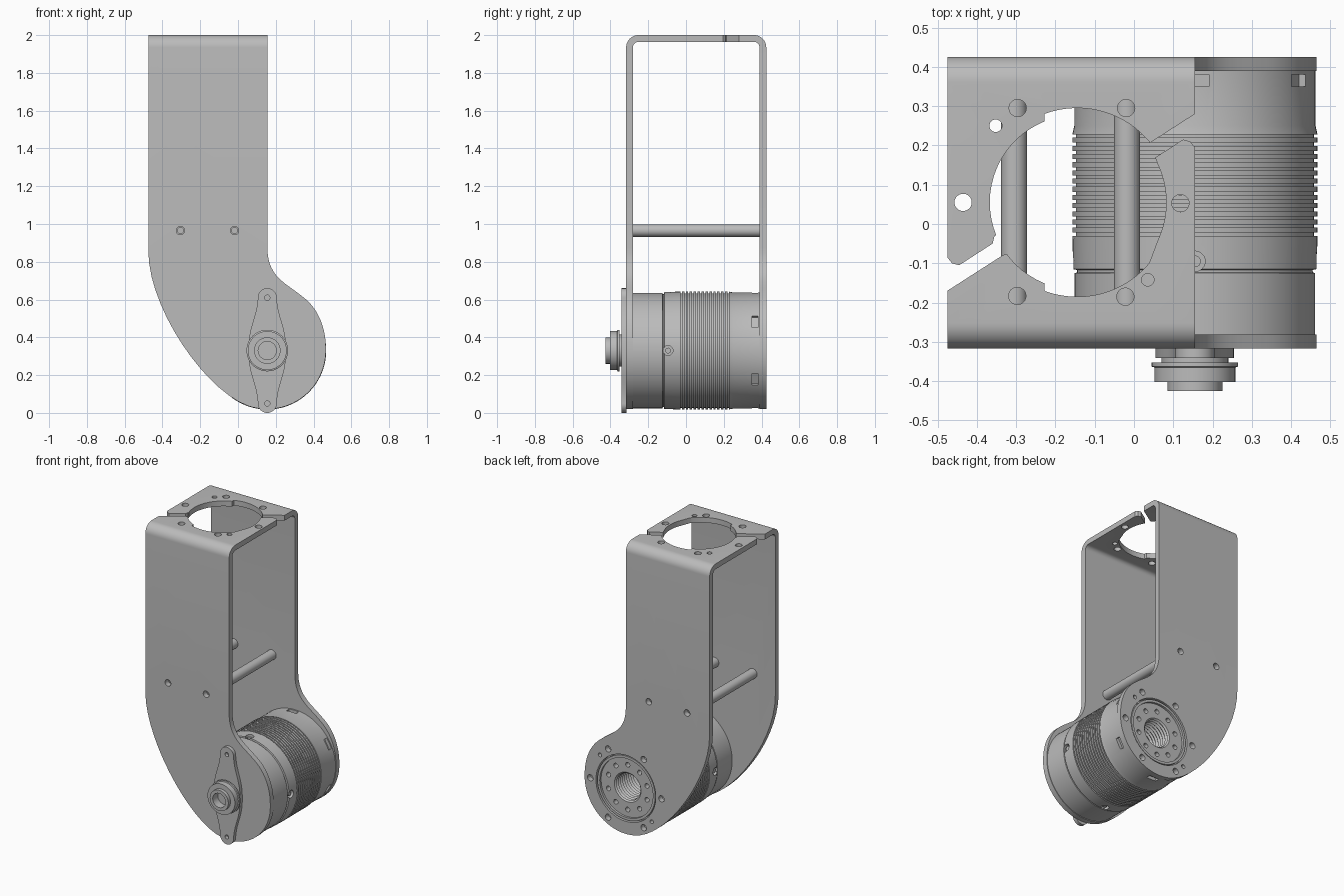
import bpy, bmesh
from math import cos, sin, pi, radians
from mathutils import Vector

if "Cube" in bpy.data.objects:
    bpy.data.objects.remove(bpy.data.objects["Cube"])

grey = bpy.data.materials.new("metal_grey")
grey.use_nodes = True
colour = (0.5, 0.5, 0.5, 1)
grey.diffuse_color = colour
grey.node_tree.nodes["Principled BSDF"].inputs["Base Color"].default_value = colour

CX, CZ, R = 0.155, 0.33, 0.31           # joint axis and plate radius
FRONT, BACK, THICK = -0.317, 0.425, 0.036


def arc(cx, cy, r, a0, a1, n=24):
    return [(cx + r * cos(radians(a0 + (a1 - a0) * i / n)),
             cy + r * sin(radians(a0 + (a1 - a0) * i / n))) for i in range(n + 1)]


def circle(cx, cy, r, n=24):
    return arc(cx, cy, r, 0, 360, n)[:-1]


def bezier(a, b, c, d, n=14):
    a, b, c, d = map(Vector, (a, b, c, d))
    return [tuple(a * (1 - t) ** 3 + b * 3 * t * (1 - t) ** 2 + c * 3 * t * t * (1 - t) + d * t ** 3)
            for t in (i / n for i in range(n + 1))]


def prism(bm, pts, axis, t0, t1):
    """Extrude a flat outline along an axis."""
    place = {"x": lambda p, t: (t, p[0], p[1]),
             "y": lambda p, t: (p[0], t, p[1]),
             "z": lambda p, t: (p[0], p[1], t)}[axis]
    lo = [bm.verts.new(place(p, t0)) for p in pts]
    hi = [bm.verts.new(place(p, t1)) for p in pts]
    faces = [bm.faces.new(lo), bm.faces.new(hi)]
    for i in range(len(pts)):
        j = (i + 1) % len(pts)
        faces.append(bm.faces.new((lo[i], lo[j], hi[j], hi[i])))
    bmesh.ops.recalc_face_normals(bm, faces=faces)


def make(name, bm):
    me = bpy.data.meshes.new(name)
    bm.to_mesh(me)
    bm.free()
    me.materials.append(grey)
    ob = bpy.data.objects.new(name, me)
    bpy.context.collection.objects.link(ob)
    return ob


def lathe(name, profile, cx, cz, steps=72):
    """Spin a (radius, y) profile about an axis running front to back."""
    bm = bmesh.new()
    vs = [bm.verts.new((cx + r, y, cz)) for r, y in profile]
    es = [bm.edges.new(p) for p in zip(vs, vs[1:])]
    bmesh.ops.spin(bm, geom=vs + es, cent=(cx, 0, cz), axis=(0, 1, 0),
                   angle=2 * pi, steps=steps, use_merge=True)
    bmesh.ops.remove_doubles(bm, verts=bm.verts, dist=1e-5)
    bmesh.ops.recalc_face_normals(bm, faces=bm.faces)
    return make(name, bm)


def boolean(ob, bm, operation="DIFFERENCE"):
    cutter = make("cutter", bm)
    cutter.hide_render = True
    mod = ob.modifiers.new("cut", "BOOLEAN")
    mod.operation, mod.solver, mod.object = operation, "EXACT", cutter
    bpy.context.view_layer.objects.active = ob
    bpy.ops.object.modifier_apply(modifier=mod.name)
    bpy.data.objects.remove(cutter)


def smooth(ob):
    bpy.ops.object.select_all(action="DESELECT")
    ob.select_set(True)
    bpy.context.view_layer.objects.active = ob
    bpy.ops.object.shade_smooth_by_angle(angle=radians(30))


def around(r, a):
    return CX + r * cos(radians(a)), CZ + r * sin(radians(a))


# Bent bracket: U section trimmed by the side silhouette
bend = 0.065
inner = bend - THICK
y0, y1, zc = FRONT + bend, BACK - bend, 2 - bend
section = ([(FRONT, -0.1)] + arc(y0, zc, bend, 180, 90, 10) + arc(y1, zc, bend, 90, 0, 10)
           + [(BACK, -0.1), (BACK - THICK, -0.1)] + arc(y1, zc, inner, 0, 90, 10)
           + arc(y0, zc, inner, 90, 180, 10) + [(FRONT + THICK, -0.1)])
bm = bmesh.new()
prism(bm, section, "x", -0.7, 0.7)
bracket = make("bracket", bm)

shape = ([(-0.475, 2.1)]
         + bezier((-0.475, 0.86), (-0.475, 0.55), (-0.17, 0.118), around(R, 250))
         + arc(CX, CZ, R, 252, 360, 30)
         + bezier((0.465, 0.34), (0.465, 0.46), (0.42, 0.56), (0.336, 0.62))
         + bezier((0.336, 0.62), (0.25, 0.69), (0.155, 0.72), (0.155, 0.88))[1:]
         + [(0.155, 2.1)])
bm = bmesh.new()
prism(bm, shape, "y", -1, 1)
boolean(bracket, bm, "INTERSECT")

# Round opening and slanted slots in the top
opening = arc(-0.145, 0.055, 0.24, -110, -40) + arc(-0.145, 0.055, 0.227, -25, 25) \
    + arc(-0.145, 0.055, 0.24, 40, 110) + arc(-0.145, 0.055, 0.222, 112, 248)
bm = bmesh.new()
prism(bm, opening, "z", 1.9, 2.1)
boolean(bracket, bm)
slot = [(-0.5, -0.186), (-0.335, -0.08), (-0.28, -0.06), (-0.28, 0), (-0.355, -0.03), (-0.36, -0.05),
        (-0.445, -0.105), (-0.463, -0.1), (-0.475, -0.085), (-0.5, -0.085)]
bm = bmesh.new()
prism(bm, slot, "z", 1.9, 2.1)
prism(bm, [(-0.32 - x, 0.11 - y) for x, y in slot], "z", 1.9, 2.1)
# Top mounting holes
for x, y, r in [(-0.296, 0.295, 0.022), (-0.02, 0.295, 0.022), (-0.297, -0.183, 0.022),
                (-0.022, -0.185, 0.022), (-0.435, 0.055, 0.022), (0.118, 0.053, 0.022),
                (-0.352, 0.25, 0.016), (0.035, -0.142, 0.016)]:
    prism(bm, circle(x, y, r), "z", 1.9, 2.1)
# Rod holes, output opening and bolt holes in the side plates
RODS = (-0.305, -0.018)
for x in RODS:
    prism(bm, circle(x, 0.965, 0.022), "y", -0.6, 0.6)
prism(bm, circle(CX, CZ, 0.225, 64), "y", 0.3, 0.6)
for i in range(6):
    prism(bm, circle(*around(0.268, 60 * i), 0.021), "y", 0.3, 0.6)
for a in (42, 222):
    prism(bm, circle(*around(0.262, a), 0.013), "y", 0.3, 0.6)
boolean(bracket, bm)
smooth(bracket)

# Cross rods with bored ends
for name, x in zip(("right_rod", "left_rod"), RODS):
    a, b = FRONT + THICK, BACK - THICK
    smooth(lathe(name, [(0, a + 0.06), (0.016, a + 0.06), (0.016, a), (0.033, a),
                        (0.033, b), (0.016, b), (0.016, b - 0.06), (0, b - 0.06)], x, 0.965, 32))

# Motor housing with cooling fins and threaded bore
profile = [(0, -0.281), (0.306, -0.281), (0.306, -0.125), (0.3, -0.123), (0.3, -0.117), (0.31, -0.115)]
fins, start, pitch = 13, -0.03, 0.0208
for i in range(fins):
    y = start + i * pitch
    profile += [(0.312, y), (0.303, y), (0.303, y + 0.008), (0.312, y + 0.008)]
profile += [(0.307, 0.25), (0.307, 0.389), (0.217, 0.389), (0.217, 0.42), (0.2, 0.42),
            (0.2, 0.405), (0.1, 0.405)]
for i in range(12):
    profile += [(0.09, 0.395 - i * 0.022), (0.1, 0.384 - i * 0.022)]
profile += [(0, 0.13)]
motor = lathe("motor", profile, CX, CZ)
bm = bmesh.new()
for i in range(10):
    prism(bm, circle(*around(0.152, 36 * i + 18), 0.016, 16), "y", 0.34, 0.5)
for i in range(6):                       # rear rim notches
    a = radians(60 * i + 30)
    corners = [(0.285, -0.036), (0.35, -0.036), (0.35, 0.036), (0.285, 0.036)]
    prism(bm, [(CX + u * cos(a) - v * sin(a), CZ + u * sin(a) + v * cos(a)) for u, v in corners],
          "y", 0.35, 0.38)
for s in (-1, 1):                        # radial screw holes
    prism(bm, circle(-0.095, CZ, 0.026), "x", CX + s * 0.28, CX + s * 0.36)
    prism(bm, circle(CX, -0.095, 0.026), "z", CZ + s * 0.28, CZ + s * 0.36)
boolean(motor, bm)
smooth(motor)

# Screws seated in the radial holes
bm = bmesh.new()
for s in (-1, 1):
    prism(bm, circle(-0.095, CZ, 0.015), "x", CX + s * 0.27, CX + s * 0.3)
    prism(bm, circle(CX, -0.095, 0.015), "z", CZ + s * 0.27, CZ + s * 0.3)
smooth(make("housing_screws", bm))

# Front lever with a hole at each end
side = bezier((0.05, 0.27), (0.06, 0.16), (0.1, 0.13), (0.1, 0), 8)
quarter = arc(0, 0.28, 0.05, 90, 0, 10) + side[:-1]
half = quarter + [(0.1, 0)] + [(x, -z) for x, z in reversed(quarter)]
outline = half + [(-x, z) for x, z in reversed(half[1:-1])]
bm = bmesh.new()
prism(bm, [(CX + x, CZ + z) for x, z in outline], "y", -0.341, FRONT + 0.001)
lever = make("lever", bm)
bm = bmesh.new()
for s in (-1, 1):
    prism(bm, circle(CX, CZ + s * 0.28, 0.014), "y", -0.4, -0.3)
boolean(lever, bm)
smooth(lever)

# Stepped hub on the lever
smooth(lathe("hub", [(0, -0.37), (0.048, -0.37), (0.048, -0.425), (0.07, -0.425), (0.07, -0.402),
                     (0.103, -0.402), (0.103, -0.365), (0.11, -0.363), (0.11, -0.352),
                     (0.085, -0.352), (0.085, -0.33), (0, -0.33)], CX, CZ, 48))
